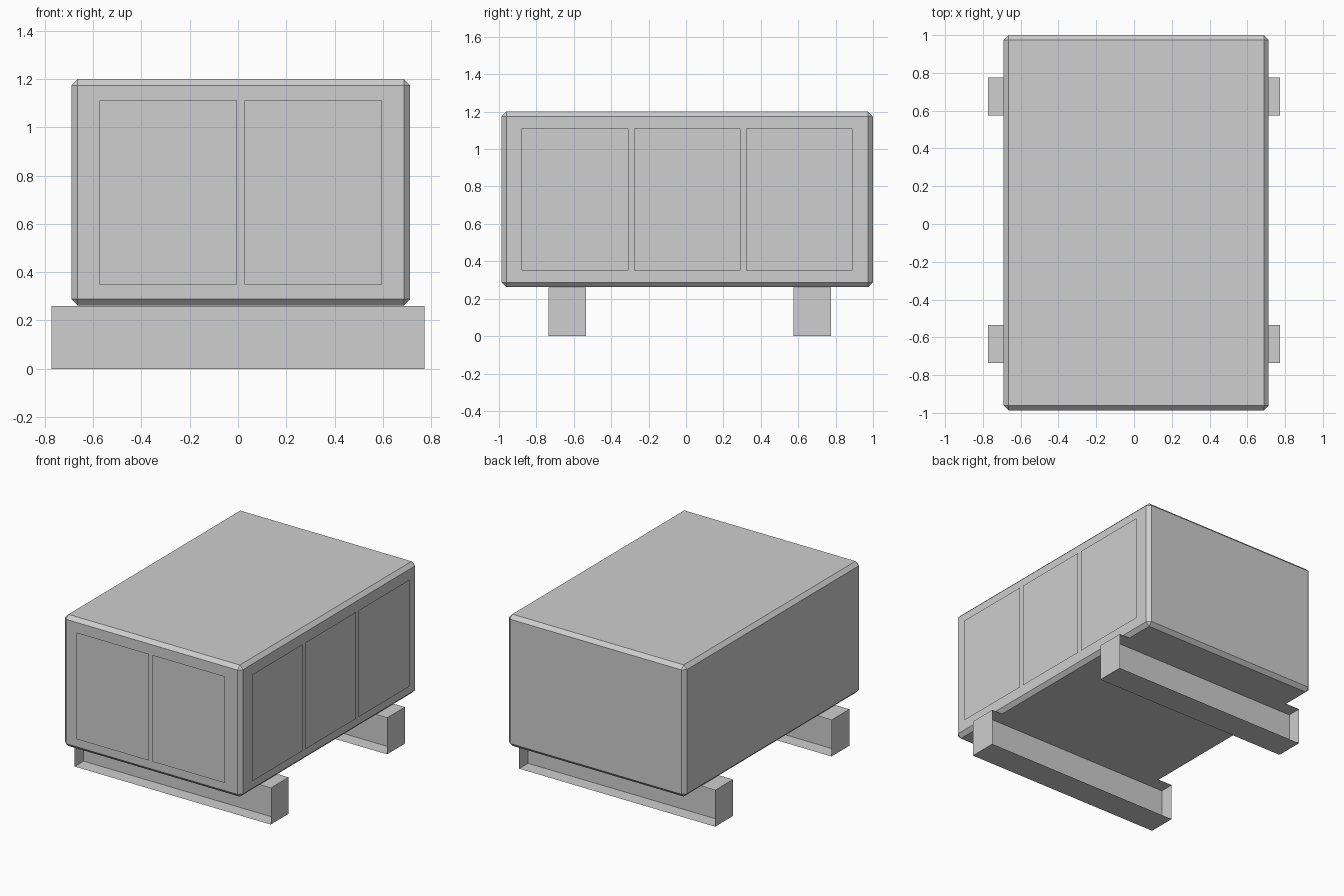
import bpy
import bmesh
from mathutils import Matrix, Vector

cube = bpy.data.objects.get("Cube")
if cube:
    bpy.data.objects.remove(cube, do_unlink=True)

grey = bpy.data.materials.new("light_grey")
grey.use_nodes = True
colour = (0.62, 0.62, 0.62, 1)
grey.diffuse_color = colour
grey.node_tree.nodes["Principled BSDF"].inputs["Base Color"].default_value = colour


def finish(bm, name):
    mesh = bpy.data.meshes.new(name)
    bm.to_mesh(mesh)
    bm.free()
    mesh.materials.append(grey)
    obj = bpy.data.objects.new(name, mesh)
    bpy.context.collection.objects.link(obj)
    return obj


def box(bm, low, high):
    low, high = Vector(low), Vector(high)
    place = Matrix.Translation((low + high) / 2) @ Matrix.Diagonal((*(high - low), 1))
    bmesh.ops.create_cube(bm, size=1, matrix=place)


def sheet(bm, centre, across, up):
    """Flat rectangle facing along across x up."""
    c, a, u = Vector(centre), Vector(across) / 2, Vector(up) / 2
    corners = (c - a - u, c + a - u, c + a + u, c - a + u)
    return bm.faces.new([bm.verts.new(p) for p in corners])


# Main body: box with chamfered edges
LEFT, RIGHT, FRONT, BACK = -0.69, 0.713, -0.987, 1.0
BASE, TOP = 0.262, 1.2
bm = bmesh.new()
box(bm, (LEFT, FRONT, BASE), (RIGHT, BACK, TOP))
bmesh.ops.bevel(bm, geom=bm.edges[:], offset=0.026, offset_type='OFFSET',
                segments=1, profile=0.5, affect='EDGES')
finish(bm, "main_body")

# Thin door panels standing just off the front and one long side
GAP, WIDTH, PITCH, HEIGHT = 0.013, 0.57, 0.6, 0.76
MID_X, MID_Y, MID_Z = (LEFT + RIGHT) / 2, (FRONT + BACK) / 2, 0.73

for i in range(2):
    bm = bmesh.new()
    sheet(bm, (MID_X + (i - 0.5) * PITCH, FRONT - GAP, MID_Z), (WIDTH, 0, 0), (0, 0, HEIGHT))
    finish(bm, f"front_panel_{i + 1}")

for i in range(3):
    bm = bmesh.new()
    sheet(bm, (RIGHT + GAP, MID_Y + (i - 1) * PITCH, MID_Z), (0, WIDTH, 0), (0, 0, HEIGHT))
    finish(bm, f"side_panel_{i + 1}")

# Cross beams: thin open channels with closed ends and a central web
HALF_LENGTH, HALF_DEPTH, BEAM_TOP = 0.773, 0.1, 0.26
for name, y in (("front_beam", -0.635), ("rear_beam", 0.675)):
    bm = bmesh.new()
    box(bm, (-HALF_LENGTH, y - HALF_DEPTH, 0), (HALF_LENGTH, y + HALF_DEPTH, BEAM_TOP))
    open_sides = [f for f in bm.faces if abs(f.normal.y) > 0.9]
    bmesh.ops.delete(bm, geom=open_sides, context='FACES_ONLY')
    sheet(bm, (0, y, BEAM_TOP / 2), (2 * HALF_LENGTH, 0, 0), (0, 0, BEAM_TOP))
    finish(bm, name)
